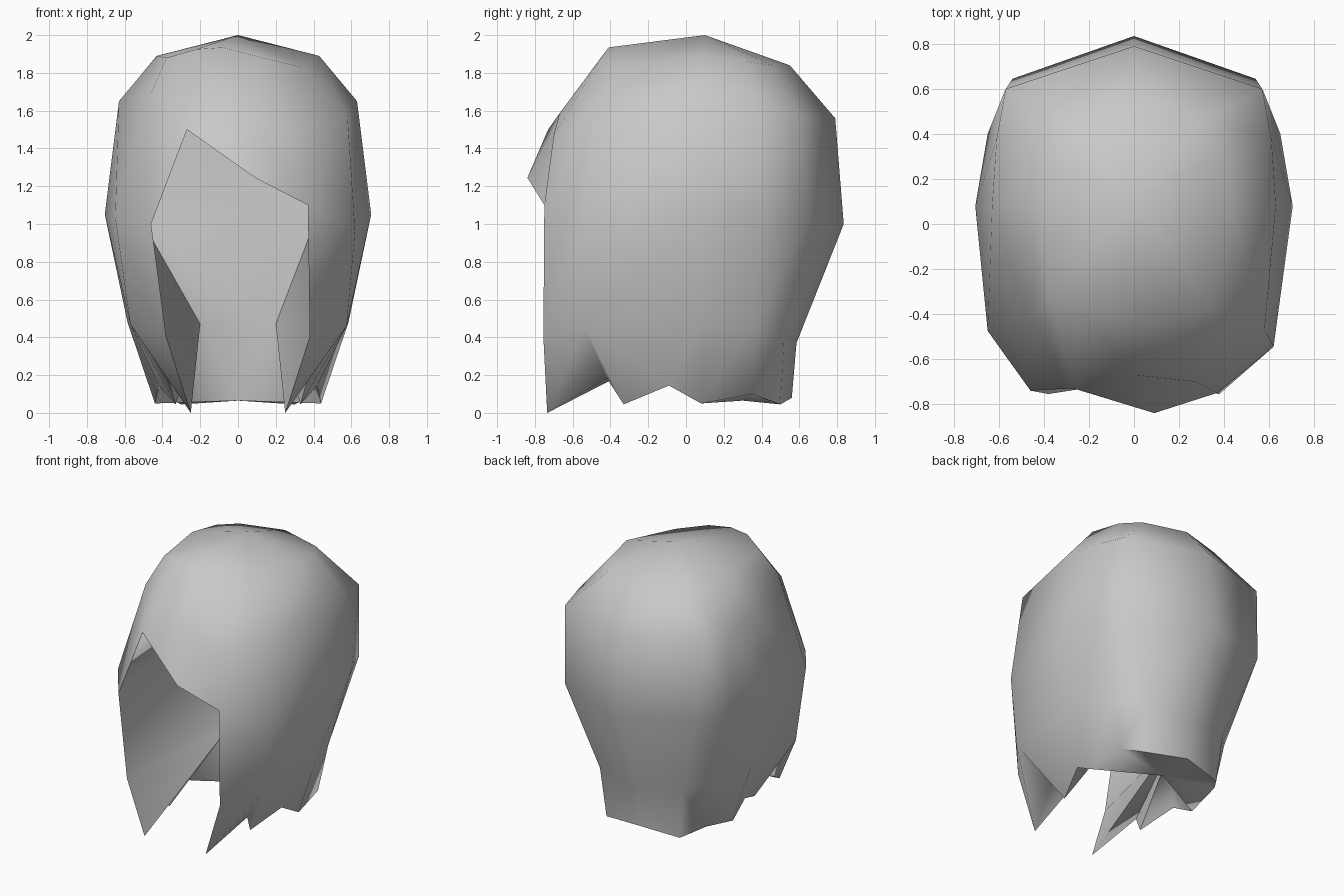
import bpy, bmesh, math

cube = bpy.data.objects.get("Cube")
if cube:
    bpy.data.objects.remove(cube, do_unlink=True)

mat = bpy.data.materials.new("hair_grey")
mat.use_nodes = True
GREY = (0.58, 0.58, 0.58, 1)
mat.diffuse_color = GREY
mat.node_tree.nodes["Principled BSDF"].inputs["Base Color"].default_value = GREY

bm = bmesh.new()


def face(*pts):
    bm.faces.new([bm.verts.new(p) for p in pts])


def flip(p, side):
    return (p[0] * side, p[1], p[2])


# Half rings, running from the front edge round the side to the back centre
crown = [(.13, -.45, 1.88), (.34, -.36, 1.83), (.43, .08, 1.89),
         (.40, .32, 1.86), (.31, .46, 1.84), (0, .55, 1.84)]
brow = [(.27, -.70, 1.47), (.58, -.47, 1.57), (.63, .08, 1.65),
        (.61, .38, 1.60), (.57, .60, 1.57), (0, .79, 1.56)]
cheek = [(.37, -.75, 1.1), (.62, -.545, .96), (.705, .08, 1.05),
         (.65, .40, 1.04), (.54, .645, 1.02), (0, .835, 1.0)]
nape = [(.38, -.755, .4), (.575, -.54, .46), (.585, .08, .48),
        (.48, .37, .45), (.34, .52, .40), (0, .585, .37)]
rim = [(.25, -.735, 0), (.37, -.42, .185), (.44, .08, .05),
       (.41, .35, .10), (.30, .50, .045), (0, .56, .08)]
notch = [(.33, -.33, .045), (.42, -.09, .145)]

# Centre points of the crown and fringe
top = (0, .10, 2.0)
crown_front = (-.08, -.41, 1.935)
brow_front = (0, -.67, 1.585)
fringe_tip = (.09, -.84, 1.245)

# Hollow behind the fringe
hollow_top = (0, .40, 1.65)
hollow_base = (0, .30, .065)
fold = (.20, .18, .47)
upper_pocket = (.44, .32, 1.52)
pockets = {1: (.46, .36, 1.15), -1: (-.50, .36, 1.0)}

for side in (1, -1):
    a, b, c, d, e = ([flip(p, side) for p in r] for r in (crown, brow, cheek, nape, rim))
    n1, n2 = (flip(p, side) for p in notch)
    f, u, k = flip(fold, side), flip(upper_pocket, side), pockets[side]
    if side < 0:                      # parting is higher on one side
        a[0], a[1] = (-.22, -.40, 1.925), (-.38, -.32, 1.88)
        b[0], b[1] = (-.27, -.73, 1.5), (-.46, -.42, 1.69)
        c[0], c[1] = (-.46, -.74, 1.0), (-.65, -.475, 1.03)
        d[1] = (-.57, -.47, .47)

    # Outer shell
    for lower, upper in ((b, a), (c, b), (d, c)):
        for i in range(5):
            face(lower[i], lower[i + 1], upper[i + 1], upper[i])
    for i in range(5):
        face(a[i], a[i + 1], top)
    face(a[0], crown_front, top)
    face(a[0], b[0], brow_front, crown_front)

    # Pointed locks along the lower edge
    for i in (0, 2, 3, 4):
        face(e[i], e[i + 1], d[i + 1], d[i])
    face(d[1], e[1], n1)
    face(d[1], n1, n2)
    face(d[1], n2, d[2])
    face(d[2], n2, e[2])

    # Fringe and the ceiling and side wall of the hollow
    if side > 0:
        face(brow_front, b[0], c[0], fringe_tip)
        face(fringe_tip, c[0], u, hollow_top)
        face(c[0], k, u)
    else:
        face(brow_front, b[0], fringe_tip)
        face(fringe_tip, b[0], hollow_top)
        face(b[0], u, hollow_top)
        face(b[0], c[0], k, u)

    # Inside of the side locks
    face(c[0], d[0], k)
    face(d[0], f, k)
    face(d[0], e[0], f)
    under = [e[0], e[1], n1, n2, e[2], hollow_base]
    for p, q in zip(under, under[1:]):
        face(f, p, q)

    # Underside at the back
    for i in range(2, 5):
        face(hollow_base, e[i], e[i + 1])

# Back wall of the hollow
fold_r, upper_r = flip(fold, -1), flip(upper_pocket, -1)
face(hollow_base, fold, fold_r)
face(fold, pockets[1], pockets[-1], fold_r)
face(pockets[1], upper_pocket, upper_r, pockets[-1])
face(upper_pocket, hollow_top, upper_r)

bmesh.ops.remove_doubles(bm, verts=bm.verts[:], dist=0.0005)
bmesh.ops.recalc_face_normals(bm, faces=bm.faces[:])
mesh = bpy.data.meshes.new("hair")
bm.to_mesh(mesh)
bm.free()
mesh.materials.append(mat)
hair = bpy.data.objects.new("hair", mesh)
bpy.context.collection.objects.link(hair)

bpy.ops.object.select_all(action='DESELECT')
hair.select_set(True)
bpy.context.view_layer.objects.active = hair
bpy.ops.object.shade_smooth_by_angle(angle=math.radians(70))
